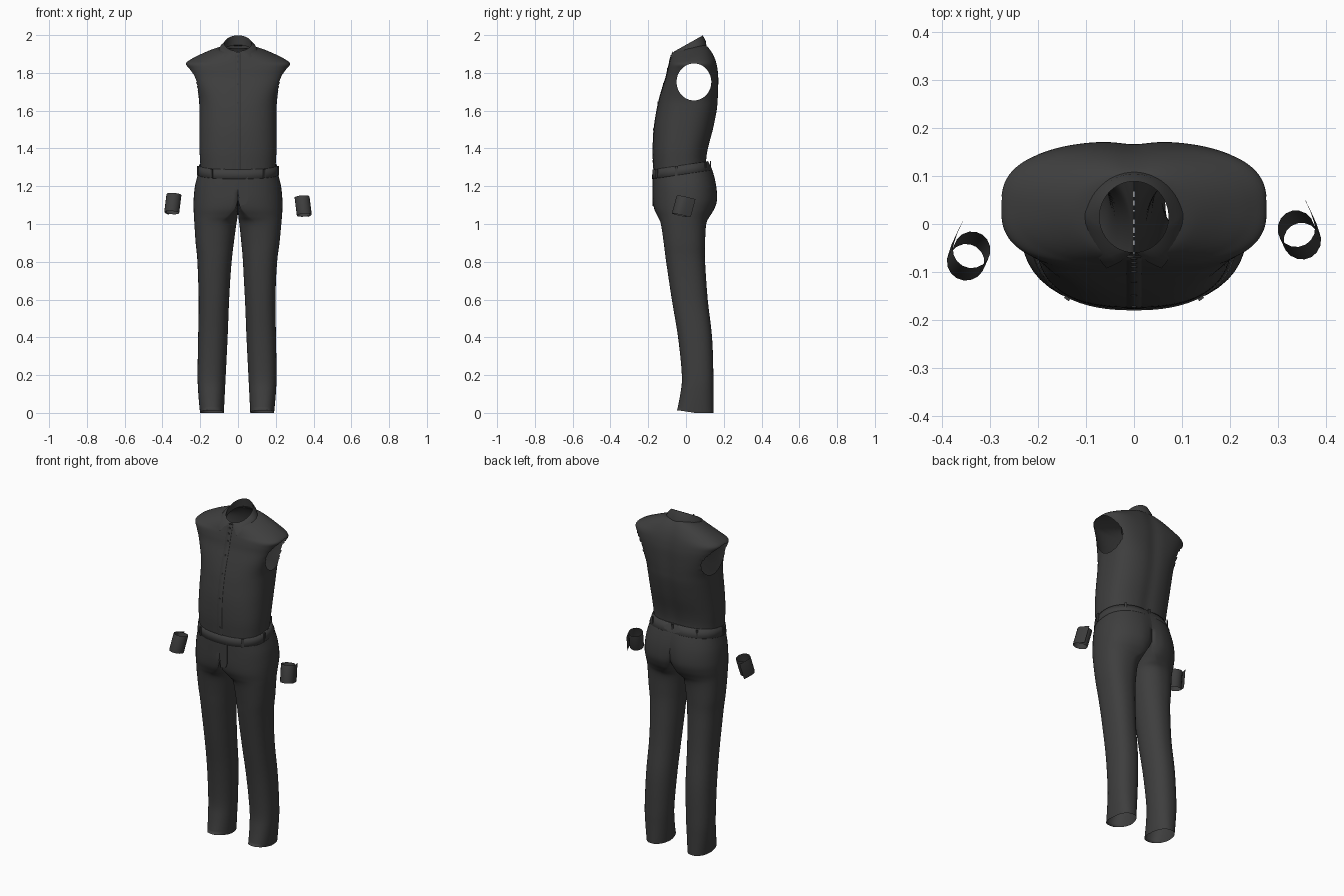
import bpy, bmesh, math
from mathutils import Matrix, Vector

if "Cube" in bpy.data.objects:
    bpy.data.objects.remove(bpy.data.objects["Cube"])

cloth = bpy.data.materials.new("charcoal cloth")
cloth.diffuse_color = (0.048, 0.048, 0.048, 1)
cloth.use_nodes = True
cloth.node_tree.nodes["Principled BSDF"].inputs["Base Color"].default_value = cloth.diffuse_color


def finish(name, bm, smooth=True):
    me = bpy.data.meshes.new(name)
    bm.to_mesh(me)
    bm.free()
    me.materials.append(cloth)
    for p in me.polygons:
        p.use_smooth = smooth
    ob = bpy.data.objects.new(name, me)
    bpy.context.collection.objects.link(ob)
    return ob


def loft(rings, closed=True):
    bm = bmesh.new()
    vs = [[bm.verts.new(p) for p in r] for r in rings]
    n = len(rings[0])
    for a, b in zip(vs, vs[1:]):
        for i in range(n if closed else n - 1):
            j = (i + 1) % n
            bm.faces.new((a[i], a[j], b[j], b[i]))
    return bm


def spline(rows, k):
    """Smooth in-between rows for a table of ring sizes."""
    out = []
    for i in range(len(rows) - 1):
        quad = rows[max(i - 1, 0)], rows[i], rows[i + 1], rows[min(i + 2, len(rows) - 1)]
        for s in range(k):
            t = s / k
            out.append([0.5 * (2 * b + (c - a) * t + (2 * a - 5 * b + 4 * c - d) * t * t
                               + (3 * b - a - 3 * c + d) * t ** 3) for a, b, c, d in zip(*quad)])
    return out + [list(rows[-1])]


def oval(a, n):
    c, s = math.cos(a), math.sin(a)
    r = (abs(c) ** n + abs(s) ** n) ** (-1 / n)
    return c * r, s * r


def body_point(row, a, off=0.0):
    z, hw, yf, yb, n, tilt = row
    c, s = oval(a, n)
    x, y = (hw + off) * c, (yf + yb) / 2 + ((yb - yf) / 2 + off) * s
    if s > 0:                                   # shallow spine groove
        y -= 0.006 * math.exp(-(x / 0.04) ** 2)
    return Vector((x, y, z + tilt * (y - 0.02)))


def turn(n):
    return [2 * math.pi * i / n for i in range(n)]


# Shirt body: height, half width, front y, back y, squareness, tilt
shirt = spline([
    (1.27, .198, -.168, .112, 2.5, .15), (1.33, .200, -.172, .110, 2.5, .12),
    (1.40, .204, -.175, .120, 2.5, .05), (1.50, .205, -.170, .145, 2.5, 0),
    (1.60, .205, -.155, .165, 2.6, 0), (1.66, .207, -.142, .170, 2.8, 0),
    (1.72, .222, -.125, .172, 3, 0), (1.78, .246, -.106, .172, 3, 0),
    (1.82, .264, -.097, .168, 3, 0), (1.85, .276, -.090, .161, 2.8, .03),
    (1.875, .240, -.085, .150, 2.4, .1), (1.90, .185, -.080, .133, 2.2, .18),
    (1.922, .130, -.075, .113, 2, .24), (1.93, .095, -.070, .095, 2, .25)], 6)
bm = loft([[body_point(r, a) for a in turn(112)] for r in shirt])
# Armholes: open an oval on each side and round its rim
AY, AZ, RY, RZ = .042, 1.752, .092, .098
inside = []
for f in bm.faces:
    c = f.calc_center_median()
    if abs(c.x) > .14 and ((c.y - AY) / RY) ** 2 + ((c.z - AZ) / RZ) ** 2 < 1:
        inside.append(f)
bmesh.ops.delete(bm, geom=inside, context='FACES')
for v in bm.verts:
    if v.is_boundary and 1.6 < v.co.z < 1.88 and abs(v.co.x) > .14:
        d = math.hypot((v.co.y - AY) / RY, (v.co.z - AZ) / RZ)
        v.co.y, v.co.z = AY + (v.co.y - AY) / d, AZ + (v.co.z - AZ) / d
finish("shirt_body", bm)

# Button placket and buttons down the front
front = [body_point(r, -math.pi / 2) for r in shirt if r[0] > 1.3]
finish("placket", loft([[p + Vector((x, -dy, 0)) for x, dy in
                         ((-.016, 0), (-.015, .002), (.015, .002), (.016, 0))] for p in front], False))
for i, p in enumerate(front[4::10]):
    bm = bmesh.new()
    bmesh.ops.create_cone(bm, cap_ends=True, segments=12, radius1=.006, radius2=.006, depth=.003,
                          matrix=Matrix.Translation(p + Vector((0, -.0025, 0))) @ Matrix.Rotation(math.pi / 2, 4, 'X'))
    finish(f"shirt_button_{i + 1}", bm, False)

# Collar: folded leaf with two points, and the stand inside it
N = 48
leaf = [[], [], []]
stand = [[], []]
for i in range(N + 1):
    f = i / N * 2 - 1
    side, g = (1 if f >= 0 else -1), abs(f)          # g = 0 at the back, 1 at the front
    a_top, a_low = math.radians(180 - 178 * g), math.radians(180 - 146 * g)
    yt = .015 - .074 * math.cos(a_top)
    top = Vector((side * .072 * math.sin(a_top), yt, 1.957 + .56 * (yt - .015)))
    ry = .095 + .042 * max(0, math.cos(a_low))
    drop = min(1, max(0, (math.degrees(a_low) - 34) / 56)) ** .6
    low = Vector((side * .102 * math.sin(a_low), .015 - ry * math.cos(a_low), 1.86 + .07 * drop))
    mid = (top + low) / 2
    mid += Vector((mid.x, mid.y - .015, 0)).normalized() * .005 + Vector((0, 0, .004))
    for row, p in zip(leaf, (top, mid, low)):
        row.append(p)
    stand[0].append(top)
    stand[1].append(Vector((top.x * 1.12, .015 + (top.y - .015) * 1.1, top.z - .05)))
finish("collar_leaf", loft(leaf, False))
finish("collar_stand", loft(stand, False))

# Trousers: height, inner x, outer x, leg centre x, front y, back y, tilt, seat cleft
trousers = spline([
    (1.315, 0, .204, 0, -.174, .118, .15, .002), (1.27, 0, .212, 0, -.177, .140, .15, .004),
    (1.20, 0, .228, 0, -.177, .162, .05, .010), (1.13, 0, .235, 0, -.176, .168, 0, .018),
    (1.08, 0, .235, .02, -.168, .152, 0, .018), (1.04, .002, .233, .06, -.150, .126, 0, .008),
    (1.00, .008, .230, .105, -.133, .107, 0, 0), (.90, .020, .222, .120, -.118, .101, 0, 0),
    (.80, .030, .211, .120, -.105, .101, 0, 0), (.60, .042, .203, .122, -.075, .115, 0, 0),
    (.40, .050, .206, .127, -.042, .138, 0, 0), (.20, .060, .209, .133, -.022, .145, 0, 0),
    (.10, .065, .205, .134, -.030, .145, 0, 0), (.0, .070, .196, .132, -.050, .145, 0, 0)], 5)


def leg_point(row, a, side):
    z, xi, xo, cx, yf, yb, tilt, cleft = row
    c, s = oval(a, 2.4 if c_out(a) else 2.1)
    x = cx + (xo - cx) * c if c >= 0 else cx + (cx - xi) * c
    y = (yf + yb) / 2 + (yb - yf) / 2 * s
    if s > 0:
        y -= cleft * math.exp(-(x / .035) ** 2)
    shift = -.005 * min(1, max(0, (1.05 - z) * 3))
    lift = .015 * max(0, -s) if z < .01 else 0       # hem rises over the shoe
    return Vector((side * x + shift, y, z + tilt * y + lift))


def c_out(a):
    return math.cos(a) >= 0


for side, name in ((-1, "trouser_half_right"), (1, "trouser_half_left")):
    bm = loft([[leg_point(r, a, side) for a in turn(56)] for r in trousers])
    # the two halves join above the crotch, so no wall is left between them
    wall = [f for f in bm.faces if all(abs(v.co.x) < .0008 for v in f.verts)]
    bmesh.ops.delete(bm, geom=wall, context='FACES')
    bmesh.ops.remove_doubles(bm, verts=bm.verts, dist=.0002)
    bmesh.ops.recalc_face_normals(bm, faces=bm.faces)
    finish(name, bm)

# Waistband and belt loops
band = [(1.268, .2125, -.177, .141, 2.4, .15), (1.27, .2125, -.177, .140, 2.4, .15),
        (1.317, .204, -.174, .118, 2.4, .15), (1.318, .200, -.171, .114, 2.4, .15)]
finish("waistband", loft([[body_point(r, a, .003 if 0 < i < 3 else 0) for a in turn(72)]
                          for i, r in enumerate(band)]))
for i, deg in enumerate((-128, -52, -10, 190, 50, 90, 130)):
    a = math.radians(deg)
    lo, hi = body_point(band[1], a, .006), body_point(band[2], a, .006)
    bm = bmesh.new()
    bmesh.ops.create_cube(bm, size=1, matrix=Matrix.Translation((lo + hi) / 2)
                          @ Matrix.Rotation(a, 4, 'Z') @ Matrix.Diagonal((.006, .012, .05, 1)))
    finish(f"belt_loop_{i + 1}", bm, False)

# Fly flap
bm = bmesh.new()
fly = [(.008, 1.25), (.052, 1.25), (.052, 1.13), (.042, 1.105), (.008, 1.095)]
f = bm.faces.new([bm.verts.new((x, -.1775, z)) for x, z in fly])
ext = bmesh.ops.extrude_face_region(bm, geom=[f])
bmesh.ops.translate(bm, vec=(0, .005, 0), verts=[v for v in ext['geom'] if isinstance(v, bmesh.types.BMVert)])
finish("fly_flap", bm, False)

# Shirt cuffs: open bands whose loose end sticks out at the back
for side, name, cy, cz in ((-1, "cuff_right", -.066, 1.108), (1, "cuff_left", -.022, 1.095)):
    rings = []
    for t in (-1, -.9, 0, .9, 1):
        ring = []
        for i in range(19):
            a = math.radians(72 - 395 + 395 * i / 18)
            r = .037 + .0035 * i / 18 + (.021 if i == 18 else .006 if i == 17 else 0)
            r += .001 if abs(t) < 1 else 0
            ring.append((side * (.344 + r * math.cos(a) - .006 * t),
                         cy + r * math.sin(a) + .013 * t,
                         cz + .048 * t - .22 * r * math.sin(a) + .08 * r * math.cos(a)))
        rings.append(ring)
    finish(name, loft(rings, False))
